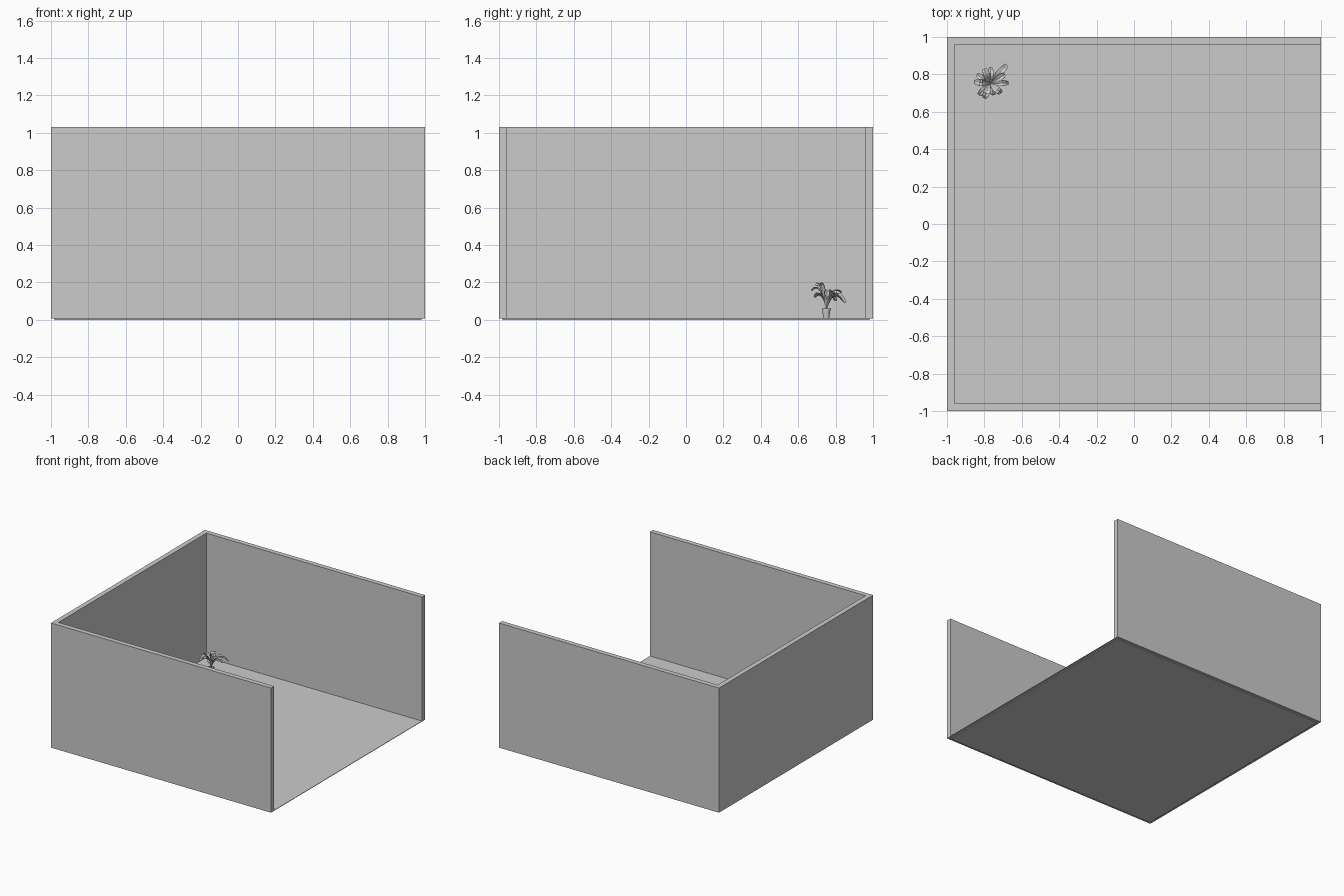
import bpy, bmesh, math
from mathutils import Vector

if "Cube" in bpy.data.objects:
    bpy.data.objects.remove(bpy.data.objects["Cube"])


def box(name, lo, hi):
    bpy.ops.mesh.primitive_cube_add(size=1)
    o = bpy.context.object
    o.name = name
    o.location = [(a + b) / 2 for a, b in zip(lo, hi)]
    o.scale = [b - a for a, b in zip(lo, hi)]
    return o


# Room: thin floor with a slightly inset underside, open on the right
box("floor_base", (-0.98, -0.98, 0), (0.98, 0.98, 0.007))
box("floor", (-1, -1, 0.006), (1, 1, 0.01))
box("left_wall", (-1, -1, 0.008), (-0.96, 1, 1.03))
for name, y in (("front_wall", -1), ("back_wall", 0.96)):
    box(name, (-0.96, y, 0.008), (1, y + 0.04, 1.03))

# Plant pot: tapered, hollow at the top, with a rim
PX, PY = -0.77, 0.75


def lathe(name, profile, sides):
    bm = bmesh.new()
    rings = [[bm.verts.new((PX + r * math.cos(2 * math.pi * i / sides),
                            PY + r * math.sin(2 * math.pi * i / sides), z))
              for i in range(sides)] for r, z in profile]
    for a, b in zip(rings, rings[1:]):
        for i in range(sides):
            j = (i + 1) % sides
            bm.faces.new((a[i], a[j], b[j], b[i]))
    bm.faces.new(rings[0][::-1])
    bm.faces.new(rings[-1])
    me = bpy.data.meshes.new(name)
    bm.to_mesh(me)
    bm.free()
    o = bpy.data.objects.new(name, me)
    bpy.context.collection.objects.link(o)


lathe("pot", [(0.016, 0.008), (0.021, 0.05), (0.024, 0.05), (0.024, 0.06),
              (0.02, 0.06), (0.019, 0.053)], 12)
lathe("stem", [(0.009, 0.052), (0.006, 0.1)], 6)


# Arching leaves: folded strips following a curve from the stem to each tip
def leaf(name, tip, peak, width, start):
    base, tip = Vector((PX, PY, start)), Vector(tip)
    mid = base.lerp(tip, 0.45)
    mid.z = peak
    d = Vector((tip.x - PX, tip.y - PY, 0)).normalized()
    side = Vector((-d.y, d.x, 0))
    bm = bmesh.new()
    rows = []
    for k in range(7):
        t = k / 6
        p = base * (1 - t) ** 2 + mid * 2 * t * (1 - t) + tip * t * t
        w = width / 2 * (0.25, 0.5, 0.8, 1, 1, 0.9, 0.6)[k]
        rows.append([bm.verts.new(p + side * w * s + Vector((0, 0, 0.006 * abs(s))))
                     for s in (-1, 0, 1)])
    for a, b in zip(rows, rows[1:]):
        for i in (0, 1):
            bm.faces.new((a[i], b[i], b[i + 1], a[i + 1]))
    me = bpy.data.meshes.new(name)
    bm.to_mesh(me)
    bm.free()
    o = bpy.data.objects.new(name, me)
    bpy.context.collection.objects.link(o)
    m = o.modifiers.new("thickness", 'SOLIDIFY')
    m.thickness = 0.002


leaves = [((-0.68, 0.85, 0.09), 0.20, 0.036), ((-0.67, 0.755, 0.12), 0.20, 0.03),
          ((-0.80, 0.672, 0.155), 0.21, 0.036), ((-0.855, 0.76, 0.12), 0.22, 0.034),
          ((-0.71, 0.70, 0.18), 0.24, 0.036), ((-0.80, 0.83, 0.145), 0.19, 0.034),
          ((-0.765, 0.838, 0.10), 0.17, 0.03), ((-0.83, 0.69, 0.12), 0.18, 0.034),
          ((-0.69, 0.80, 0.14), 0.19, 0.032), ((-0.84, 0.80, 0.10), 0.18, 0.03),
          ((-0.75, 0.69, 0.12), 0.16, 0.028)]
for n, (tip, peak, w) in enumerate(leaves):
    leaf(f"leaf_{n + 1}", tip, peak, w, 0.06 + 0.004 * (n % 4))
